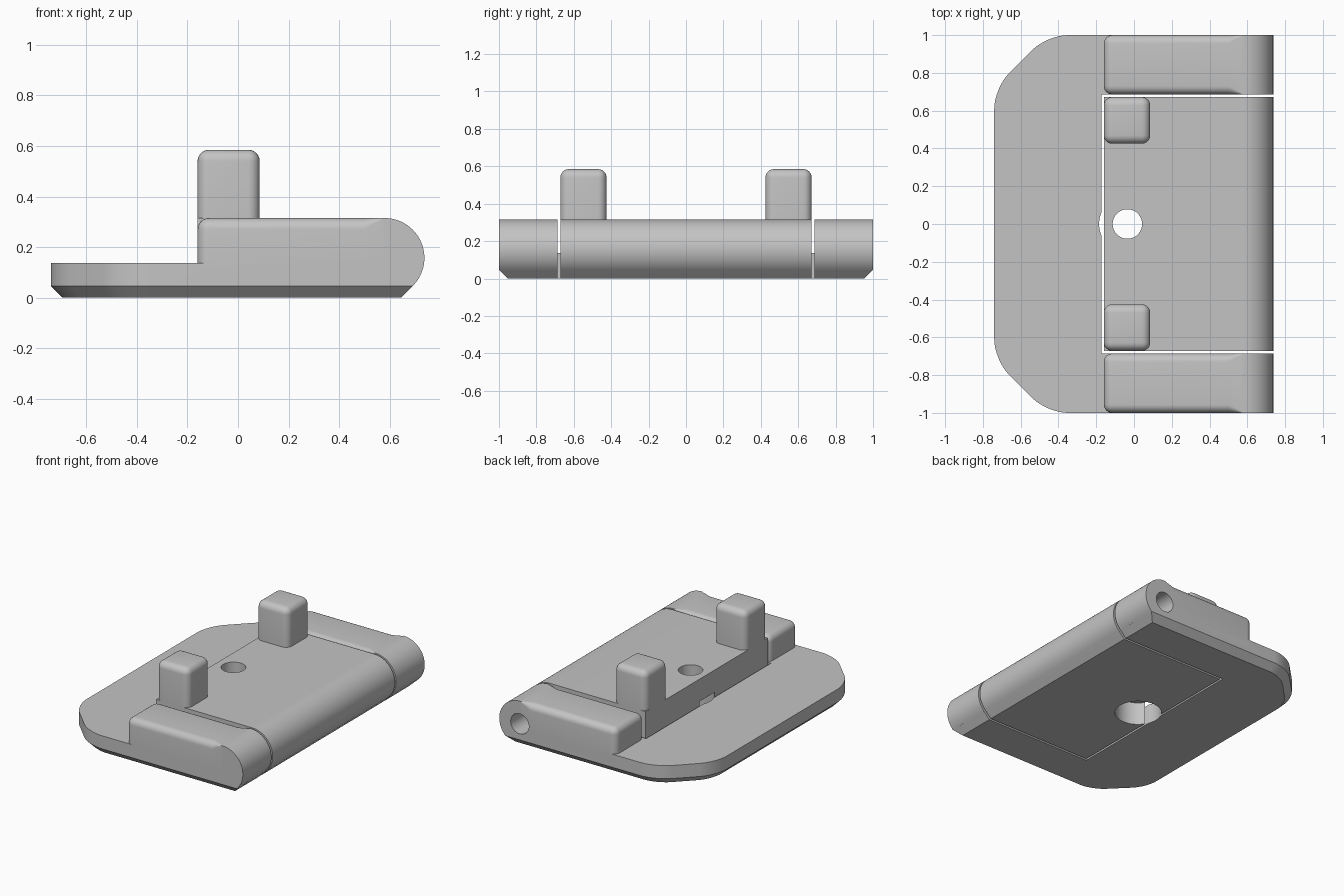
import bpy, bmesh, math
from mathutils import Matrix, Vector

if "Cube" in bpy.data.objects:
    bpy.data.objects.remove(bpy.data.objects["Cube"], do_unlink=True)

grey = bpy.data.materials.new("light grey")
grey.use_nodes = True
COLOR = (0.55, 0.55, 0.55, 1)
grey.diffuse_color = COLOR
grey.node_tree.nodes["Principled BSDF"].inputs["Base Color"].default_value = COLOR

TOP, R, AXLE_X = 0.315, 0.1575, 0.58   # body height, barrel radius, barrel axis
LEFT, PLATE_TOP, CHAMFER, ROUND = -0.16, 0.137, 0.046, 0.045
FLAP_Y, ARM_Y = 0.672, 0.686


def finish(bm, name):
    bmesh.ops.recalc_face_normals(bm, faces=bm.faces)
    mesh = bpy.data.meshes.new(name)
    bm.to_mesh(mesh)
    bm.free()
    mesh.materials.append(grey)
    ob = bpy.data.objects.new(name, mesh)
    bpy.context.collection.objects.link(ob)
    return ob


def box_bm(lo, hi):
    lo, hi = Vector(lo), Vector(hi)
    bm = bmesh.new()
    bmesh.ops.create_cube(bm, size=1, matrix=Matrix.Translation((lo + hi) / 2)
                          @ Matrix.Diagonal((hi - lo).to_4d()))
    return bm


def extrude_y(name, profile, y0, y1):
    bm = bmesh.new()
    face = bm.faces.new([bm.verts.new((x, y0, z)) for x, z in profile])
    new = bmesh.ops.extrude_face_region(bm, geom=[face])["geom"]
    bmesh.ops.translate(bm, vec=(0, y1 - y0, 0),
                        verts=[v for v in new if isinstance(v, bmesh.types.BMVert)])
    return finish(bm, name)


def cylinder(name, radius, start, end):
    start, end = Vector(start), Vector(end)
    axis = end - start
    bm = bmesh.new()
    bmesh.ops.create_cone(bm, cap_ends=True, segments=48, radius1=radius, radius2=radius,
                          depth=axis.length, matrix=Matrix.Translation((start + end) / 2)
                          @ axis.to_track_quat('Z', 'Y').to_matrix().to_4x4())
    return finish(bm, name)


def combine(target, others, operation):
    for other in others:
        mod = target.modifiers.new(operation, 'BOOLEAN')
        mod.operation, mod.solver, mod.object = operation, 'EXACT', other
        bpy.context.view_layer.objects.active = target
        bpy.ops.object.modifier_apply(modifier=mod.name)
        bpy.data.objects.remove(other, do_unlink=True)


def barrel_arc():
    # from the top of the barrel round to its lower tangent point
    return [(AXLE_X + R * math.sin(a), R + R * math.cos(a))
            for a in (math.radians(135 * i / 30) for i in range(31))]


def block(name, y0, y1):
    # arm block with rounded edges that fade out where the barrel begins
    fade = 0.5
    bm = box_bm((LEFT, y0, 0.09), (AXLE_X, y1, TOP))
    bmesh.ops.bisect_plane(bm, geom=bm.verts[:] + bm.edges[:] + bm.faces[:],
                           plane_co=(fade, 0, 0), plane_no=(1, 0, 0))

    def rounded(e):
        a, b = (v.co for v in e.verts)
        long_top = min(a.z, b.z) > TOP - 0.01 and abs(a.y - b.y) < 0.01
        end = max(a.x, b.x) < LEFT + 0.01 and max(a.z, b.z) > TOP - 0.01
        return long_top or end
    bmesh.ops.bevel(bm, geom=[e for e in bm.edges if rounded(e)], offset=ROUND,
                    segments=6, profile=0.5, affect='EDGES')
    for v in bm.verts:
        if v.co.x > AXLE_X - 0.001 and v.co.z > TOP - ROUND - 0.001:
            v.co.z = TOP
            v.co.y = y0 if v.co.y < (y0 + y1) / 2 else y1
    bmesh.ops.remove_doubles(bm, verts=bm.verts, dist=0.0001)
    return finish(bm, name)


def post(name, y0, y1):
    bm = box_bm((LEFT, y0, 0.29), (0.086, y1, 0.585))
    edges = [e for e in bm.edges if max(v.co.z for v in e.verts) > 0.5]
    bmesh.ops.bevel(bm, geom=edges, offset=ROUND, segments=6, profile=0.5, affect='EDGES')
    return finish(bm, name)


def counterbore():
    return cylinder("counterbore", 0.15, (-0.035, 0, -0.1), (-0.035, 0, 0.16))


def axle_hole():
    return cylinder("axle_hole", 0.07, (AXLE_X, -0.9, R), (AXLE_X, 1.1, R))


# Base plate: clipped corners, softened, with a chamfered underside
bm = bmesh.new()
right = AXLE_X + R * math.sin(math.radians(135))
half = [(right, 1), (-0.46, 1), (-0.74, 0.72)]
outline = half + [(x, -y) for x, y in reversed(half)]
base = bm.faces.new([bm.verts.new((x, y, 0)) for x, y in outline])
bmesh.ops.bevel(bm, geom=[v for v in bm.verts if v.co.x < 0], offset=0.11,
                segments=8, profile=0.5, affect='VERTICES')
new = bmesh.ops.extrude_face_region(bm, geom=bm.faces[:])["geom"]
bmesh.ops.translate(bm, vec=(0, 0, PLATE_TOP),
                    verts=[v for v in new if isinstance(v, bmesh.types.BMVert)])
rim = [e for e in bm.edges if max(v.co.z for v in e.verts) < 0.001]
bmesh.ops.bevel(bm, geom=rim, offset=CHAMFER, segments=1, affect='EDGES')
frame = finish(bm, "base_frame")
slot = finish(box_bm((-0.173, -ARM_Y, -0.1), (1, ARM_Y, 0.5)), "slot")
combine(frame, [slot, counterbore()], 'DIFFERENCE')

# Side arms with hinge barrels
end_profile = [(AXLE_X - 0.01, TOP)] + barrel_arc() + [(AXLE_X - 0.01, CHAMFER)]
for y0, y1 in ((-1, -ARM_Y), (ARM_Y, 1)):
    combine(frame, [block("arm_block", y0, y1),
                    extrude_y("arm_barrel", end_profile, y0, y1)], 'UNION')
combine(frame, [axle_hole()], 'DIFFERENCE')

# Hinged centre flap with two posts
flap_profile = ([(LEFT, 0), (LEFT, TOP)] + barrel_arc()
                + [(AXLE_X + R * math.tan(math.radians(22.5)), 0)])
flap = extrude_y("hinged_flap", flap_profile, -FLAP_Y, FLAP_Y)
combine(flap, [post("post", -FLAP_Y, -0.425), post("post", 0.425, FLAP_Y)], 'UNION')
screw_hole = cylinder("screw_hole", 0.078, (-0.035, 0, -0.1), (-0.035, 0, 0.5))
combine(flap, [counterbore(), screw_hole, axle_hole()], 'DIFFERENCE')

# Smooth rounded surfaces, keep hard edges
for ob in (frame, flap):
    bpy.ops.object.select_all(action='DESELECT')
    ob.select_set(True)
    bpy.context.view_layer.objects.active = ob
    bpy.ops.object.shade_smooth_by_angle(angle=math.radians(30))
